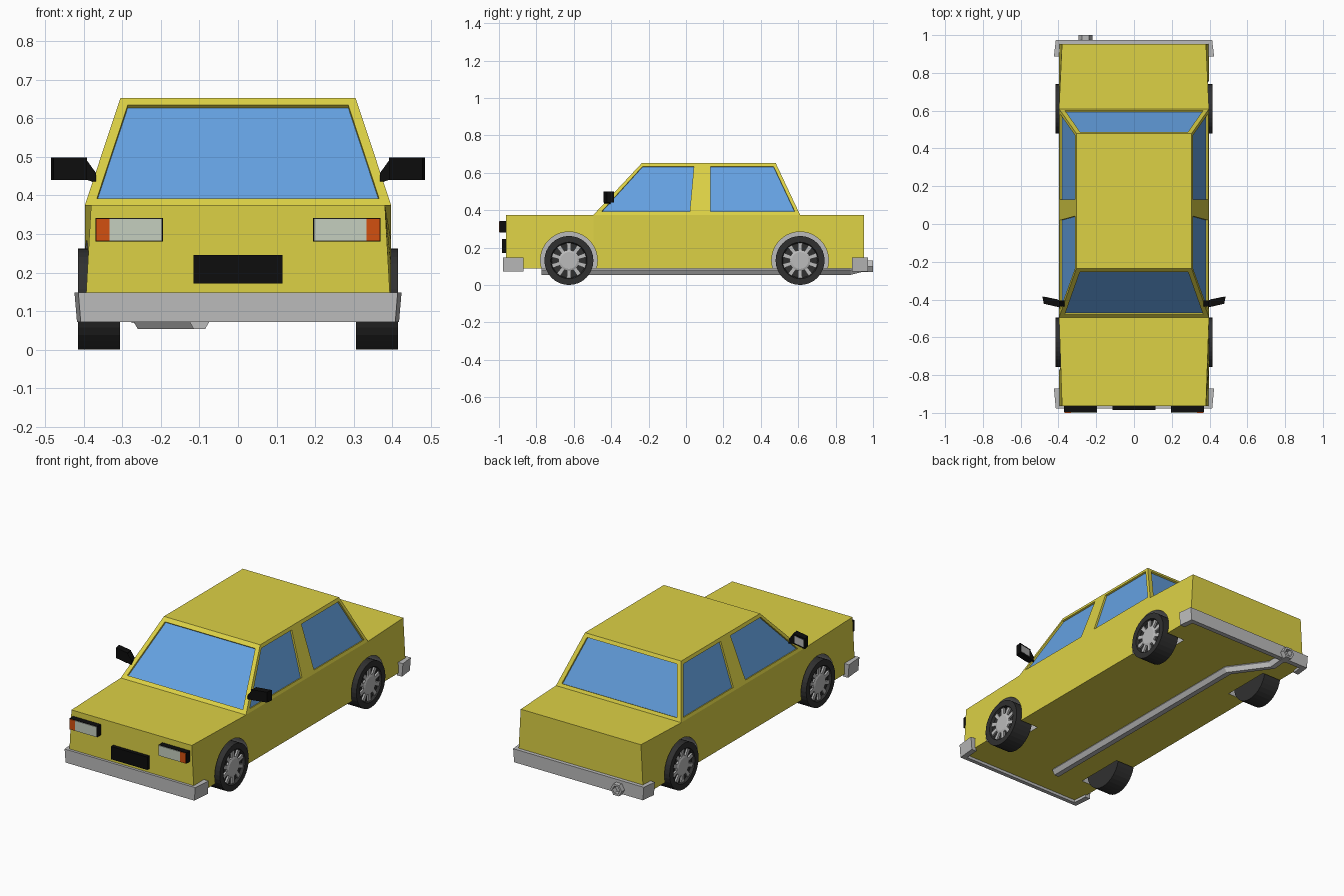
import bpy, bmesh
from math import cos, sin, pi
from mathutils import Vector

if "Cube" in bpy.data.objects:
    bpy.data.objects.remove(bpy.data.objects["Cube"])


def material(name, r, g, b):
    m = bpy.data.materials.new(name)
    m.diffuse_color = (r, g, b, 1)
    m.use_nodes = True
    m.node_tree.nodes["Principled BSDF"].inputs["Base Color"].default_value = m.diffuse_color
    return m


YELLOW = material("yellow_paint", .72, .64, .06)
BLUE = material("blue_glass", .13, .36, .76)
BLACK = material("black_plastic", .004, .004, .004)
RUBBER = material("rubber", .03, .03, .03)
ORANGE = material("orange_lens", .65, .08, .005)
LENS = material("clear_lens", .56, .62, .52)
GREY = material("grey_metal", .5, .5, .5)


def build(name, parts, mat):
    """Each part is a list of rings, skinned together and capped at both ends."""
    bm = bmesh.new()
    for rings in parts:
        vs = [[bm.verts.new(p) for p in ring] for ring in rings]
        n = len(vs[0])
        for a, b in zip(vs, vs[1:]):
            for i in range(n):
                j = (i + 1) % n
                bm.faces.new((a[i], a[j], b[j], b[i]))
        bm.faces.new(vs[0])
        bm.faces.new(vs[-1][::-1])
    bmesh.ops.recalc_face_normals(bm, faces=bm.faces)
    me = bpy.data.meshes.new(name)
    bm.to_mesh(me)
    bm.free()
    me.materials.append(mat)
    ob = bpy.data.objects.new(name, me)
    bpy.context.collection.objects.link(ob)
    return ob


def box(x0, x1, y0, y1, z0, z1):
    return [[(x0, y0, z), (x1, y0, z), (x1, y1, z), (x0, y1, z)] for z in (z0, z1)]


def lathe(profile, cy, cz, s, seg=32):
    """Rings about an axis along x; profile holds (x, radius) pairs."""
    return [[(s * x, cy + r * cos(2 * pi * i / seg), cz + r * sin(2 * pi * i / seg))
             for i in range(seg)] for x, r in profile]


def hexagon(x, y, z, r):
    return [(x + r * cos(i * pi / 3), y, z + r * sin(i * pi / 3)) for i in range(6)]


def cut(target, cutter):
    mod = target.modifiers.new("cut", 'BOOLEAN')
    mod.operation, mod.solver, mod.object = 'DIFFERENCE', 'EXACT', cutter
    mod.material_mode = 'TRANSFER'
    bpy.context.view_layer.objects.active = target
    bpy.ops.object.modifier_apply(modifier=mod.name)
    bpy.data.objects.remove(cutter)


# Lower body, slightly pinched at the top of the nose and tail
body = build("body", [[[(-.397, y, .088), (.397, y, .088), (w, y, .375), (-w, y, .375)]
                       for y, w in ((-.963, .381), (-.495, .397), (.61, .397), (.952, .381))]], YELLOW)

# Cabin
cabin = build("cabin", [[[(-w, f, z), (w, f, z), (w, b, z), (-w, b, z)]
                         for w, f, b, z in ((.397, -.495, .61, .375), (.305, -.235, .479, .653))]], YELLOW)


# Windows: recess the cabin, then lay a pane in the recess
def window(name, pts):
    pts = [Vector(p) for p in pts]
    n = (pts[1] - pts[0]).cross(pts[2] - pts[0]).normalized()
    if n.dot(pts[0] - Vector((0, .06, .5))) < 0:
        n = -n

    def slab(a, b):
        return [[[p + n * d for p in pts] for d in (a, b)]]
    cut(cabin, build("cutter", slab(-.012, .03), YELLOW))
    build(name, slab(-.016, -.010), BLUE)


LO, HI = .392, .634
for name, base, slope in (("windshield", -.495, .935), ("rear_window", .61, -.471)):
    window(name, [(x, base + (z - .375) * slope, z)
                  for x, z in ((-.366, LO), (.366, LO), (.286, HI), (-.286, HI))])
for side, s in (("left", -1), ("right", 1)):
    for name, outline in (
            ("front_side_window", ((-.452, LO), (.02, LO), (.042, HI), (-.232, HI))),
            ("rear_side_window", ((.13, LO), (.582, LO), (.468, HI), (.13, HI)))):
        window(f"{side}_{name}", [(s * (.397 - (z - .375) * .331), y, z) for y, z in outline])

# Wheels in grey-lined arches
for end, cy in (("front", -.626), ("rear", .61)):
    for side, s in (("left", -1), ("right", 1)):
        cut(body, build("cutter", [lathe(((.28, .152), (.5, .152)), cy, .132, s, 40)], GREY))
        build(f"{end}_{side}_tyre",
              [lathe(((.306, .131), (.415, .131), (.415, .098), (.398, .092)), cy, .131, s)], RUBBER)
        rim = [lathe(((.39, .056), (.408, .056), (.412, .045)), cy, .131, s, 20)]
        for k in range(10):
            a = 2 * pi * (k + .5) / 10
            rim.append([[(s * x, cy + r * cos(a) - t * sin(a), .131 + r * sin(a) + t * cos(a))
                         for r, t in ((.04, -.009), (.093, -.012), (.093, .012), (.04, .009))]
                        for x in (.39, .408)])
        build(f"{end}_{side}_rim", rim, GREY)

# Wrap-around bumpers
for name, d, yo, yi, tip in (("front_bumper", -1, .978, .955, .87), ("rear_bumper", 1, .973, .945, .887)):
    half = [(.414, yo), (.424, tip), (.392, tip), (.385, yi)]
    outline = half + [(-x, y) for x, y in reversed(half)]
    build(name, [[[(x * k, d * y, z) for x, y in outline]
                  for z, k in ((.072, .985), (.148, 1))]], GREY)

# Number plate, headlights and mirrors
build("number_plate", [box(-.115, .115, -.985, -.95, .172, .245)], BLACK)
for side, s in (("left", -1), ("right", 1)):
    build(f"{side}_headlight_housing", [box(s * .195, s * .37, -.996, -.95, .28, .342)], BLACK)
    build(f"{side}_headlight_lens", [box(s * .197, s * .333, -1, -.99, .282, .34)], LENS)
    build(f"{side}_turn_signal", [box(s * .333, s * .368, -1, -.99, .282, .34)], ORANGE)
    head = [[(s * x, y, z) for x, y in ((.485, -.384), (.397, -.402), (.392, -.442), (.478, -.422))]
            for z in (.44, .499)]
    arm = [[(s * x, y, z) for y, z in ((-.438, z0), (-.404, z0), (-.404, z1), (-.438, z1))]
           for x, z0, z1 in ((.396, .442, .497), (.368, .432, .458))]
    build(f"{side}_mirror", [head, arm], BLACK)
    build(f"{side}_mirror_glass",
          [[[(s * x, y + d, z) for x, y in ((.475, -.386), (.407, -.400))] +
            [(s * x, y + d, z) for x, y in ((.407, -.404), (.475, -.390))]
            for d in (.0015,) for z in (z0,)][0] for z0 in (.449, .490)] and
          [[[(s * x, y, z) for x, y in ((.475, -.3845), (.407, -.3985), (.407, -.406), (.475, -.392))]
            for z in (.449, .490)]], GREY)

# Exhaust: six-sided pipe with a hollow tip
build("exhaust_pipe", [[hexagon(*p, .03) for p in (
    (-.1, -.773, .08), (-.1, .68, .08), (-.245, .88, .08), (-.257, .96, .1))]], GREY)
build("exhaust_tip", [[hexagon(-.257, y, .1, r) for y, r in (
    (.94, .036), (1, .036), (1, .023), (.965, .023))]], GREY)
